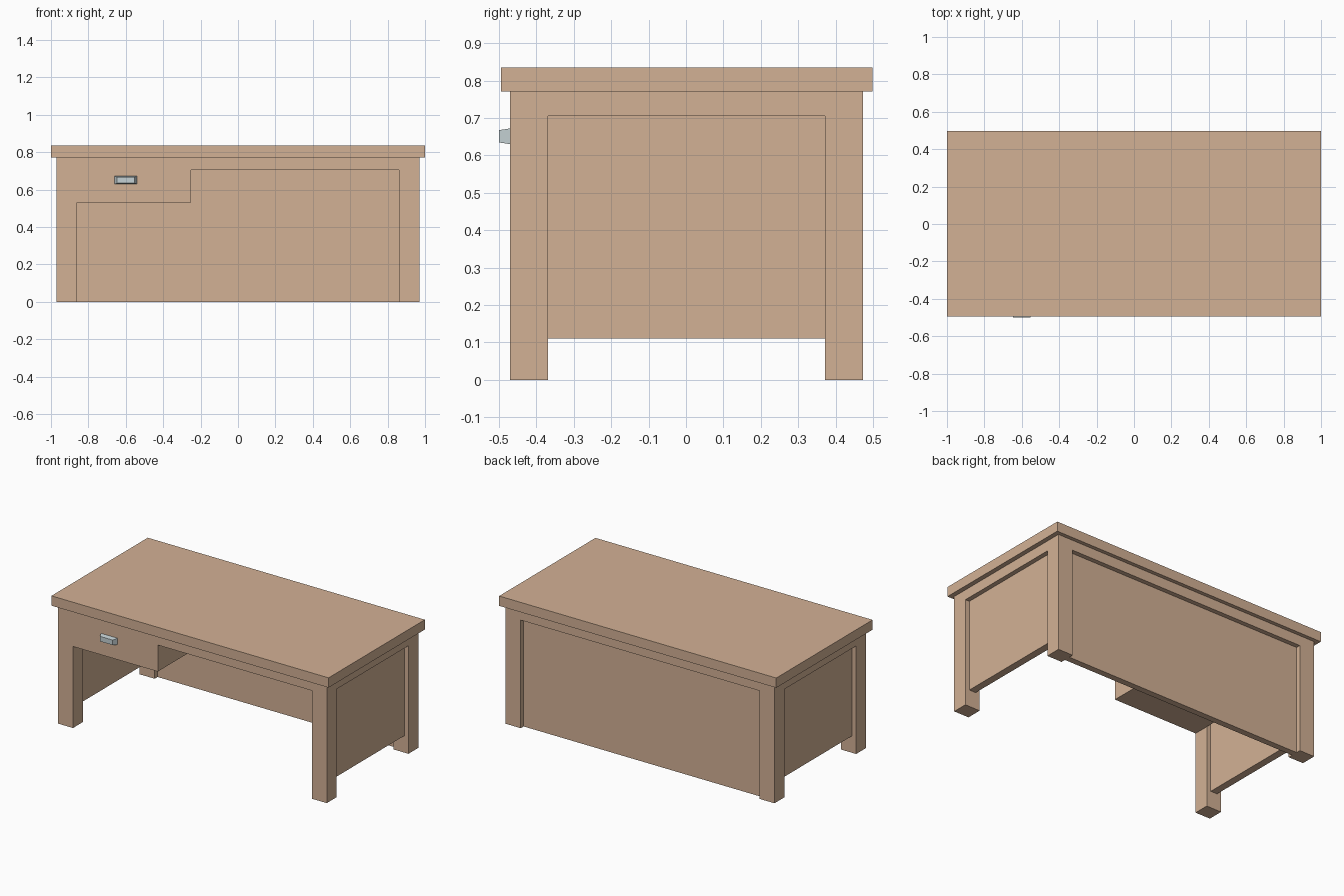
import bpy, bmesh

if "Cube" in bpy.data.objects:
    bpy.data.objects.remove(bpy.data.objects["Cube"])


def material(name, rgb):
    m = bpy.data.materials.new(name)
    m.diffuse_color = (*rgb, 1)
    m.use_nodes = True
    m.node_tree.nodes["Principled BSDF"].inputs["Base Color"].default_value = m.diffuse_color
    return m


WOOD = material("wood", (0.65, 0.44, 0.30))
METAL = material("metal", (0.56, 0.64, 0.66))


def box(name, x, y, z, mat=WOOD):
    """Box from (min, max) ranges on each axis."""
    bm = bmesh.new()
    bmesh.ops.create_cube(bm, size=1)
    for v in bm.verts:
        v.co = [r[0] if c < 0 else r[1] for r, c in zip((x, y, z), v.co)]
    me = bpy.data.meshes.new(name)
    bm.to_mesh(me)
    bm.free()
    me.materials.append(mat)
    ob = bpy.data.objects.new(name, me)
    bpy.context.collection.objects.link(ob)
    return ob


XO, XI = 0.97, 0.862          # outer and inner leg faces in x
YF, YB = -0.47, 0.473         # frame front and back
YFI, YBI = -0.369, 0.372      # inner leg faces in y
RAIL, TOP = 0.705, 0.771      # apron bottom and top
REC = 0.03                    # panel recess on both sides

# Table top and apron slab
box("table_top", (-1, 1), (-0.495, 0.498), (TOP, 0.835))
box("apron", (-XO, XO), (YF, YB), (RAIL, TOP))

# Legs and recessed side panels
for side, s in (("left", -1), ("right", 1)):
    leg_x = sorted((s * XI, s * XO))
    box(f"front_leg_{side}", leg_x, (YF, YFI), (0, RAIL))
    box(f"back_leg_{side}", leg_x, (YBI, YB), (0, RAIL))
    box(f"side_panel_{side}", sorted((s * (XI + REC), s * (XO - REC))),
        (YFI, YBI), (0.11, RAIL))

# Back panel reaching the floor
box("back_panel", (-XI, XI), (YBI + REC, YB - REC), (0, RAIL))

# Drawer block
box("drawer", (-XI, -0.25), (YF, YBI + REC), (0.532, RAIL))

# Tapered handle
handle = box("drawer_handle", (-0.66, -0.54), (-0.5, YF), (0.63, 0.672), METAL)
for v in handle.data.vertices:
    if v.co.y < -0.49:
        v.co.x = -0.6 + (v.co.x + 0.6) * 0.76
        v.co.z = 0.651 + (v.co.z - 0.651) * 0.78
